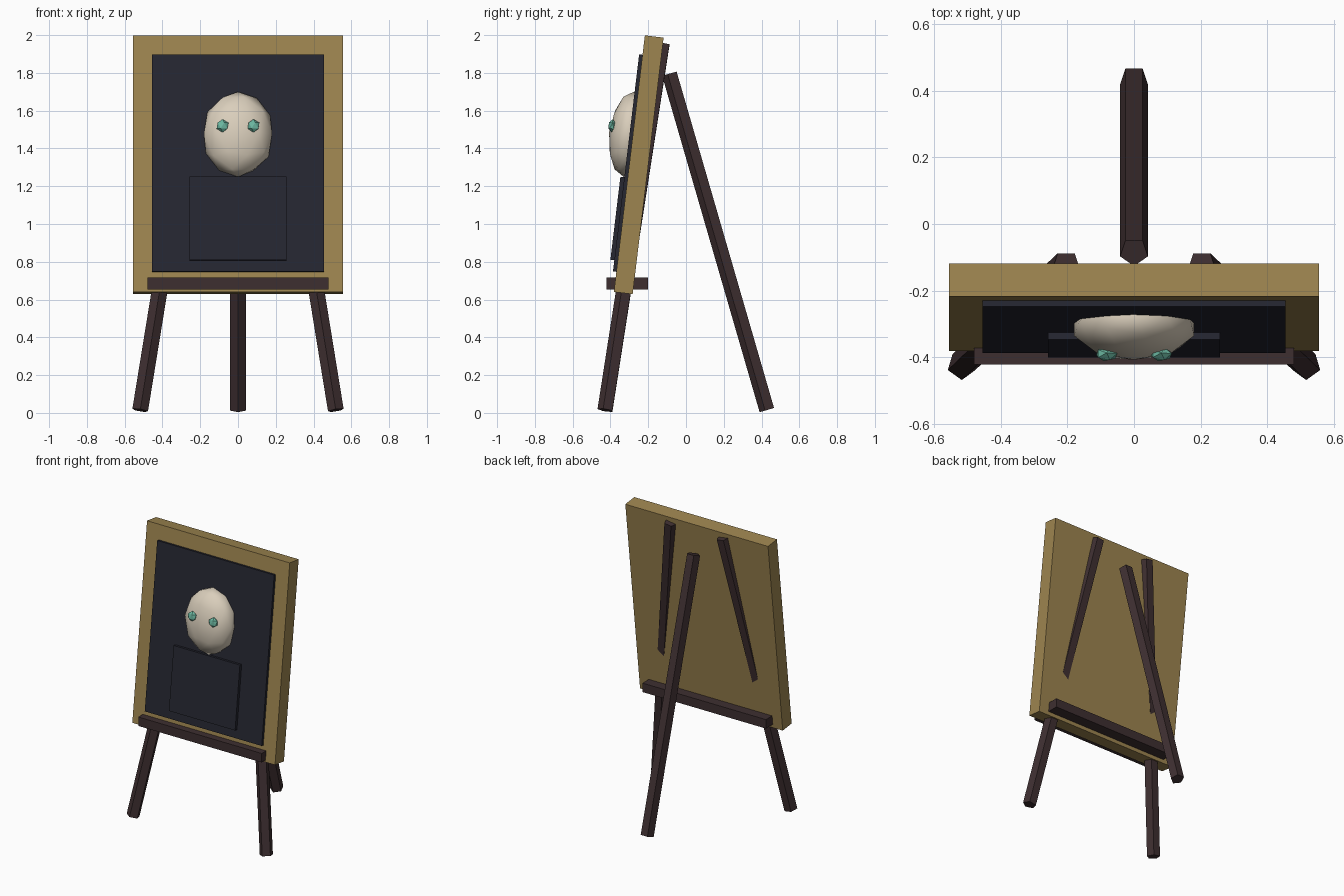
import bpy, bmesh, math
from mathutils import Vector, Matrix

cube = bpy.data.objects.get("Cube")
if cube:
    bpy.data.objects.remove(cube, do_unlink=True)

# Everything on the board leans back together
LEAN = Matrix.Translation((0, -0.25, 1.3135)) @ Matrix.Rotation(-0.12, 4, 'X')
TILT = Matrix.Rotation(-0.12, 4, 'X')


def material(name, rgb):
    m = bpy.data.materials.new(name)
    m.use_nodes = True
    m.diffuse_color = (*rgb, 1)
    m.node_tree.nodes["Principled BSDF"].inputs["Base Color"].default_value = (*rgb, 1)
    return m


gold = material("dull_gold", (0.34, 0.235, 0.08))
navy = material("dark_navy", (0.019, 0.02, 0.031))
wood = material("dark_wood", (0.048, 0.028, 0.03))
ivory = material("ivory", (0.70, 0.62, 0.50))
jade = material("jade_green", (0.15, 0.48, 0.36))


def finish(name, bm, mat, smooth=False):
    bmesh.ops.recalc_face_normals(bm, faces=bm.faces)
    for f in bm.faces:
        f.smooth = smooth
    mesh = bpy.data.meshes.new(name)
    bm.to_mesh(mesh)
    bm.free()
    mesh.materials.append(mat)
    ob = bpy.data.objects.new(name, mesh)
    bpy.context.collection.objects.link(ob)
    return ob


def box(name, size, loc, mat, frame=Matrix.Identity(4)):
    bm = bmesh.new()
    place = frame @ Matrix.Translation(loc) @ Matrix.Diagonal((*size, 1))
    bmesh.ops.create_cube(bm, size=1, matrix=place)
    return finish(name, bm, mat)


def ball(name, radii, loc, mat, detail, smooth):
    bm = bmesh.new()
    place = Matrix.Translation(loc) @ TILT @ Matrix.Diagonal((*radii, 1))
    bmesh.ops.create_icosphere(bm, subdivisions=detail, radius=1, matrix=place)
    return finish(name, bm, mat, smooth)


def leg(name, foot, head, radius=0.044, sides=5):
    """Five-sided pole with one ridge facing the front."""
    foot, head = Vector(foot), Vector(head)
    axis = (head - foot).normalized()
    front = Vector((0, -1, 0))
    u = (front - axis * front.dot(axis)).normalized()
    v = axis.cross(u)
    bm = bmesh.new()
    rings = []
    for end in (foot, head):
        angles = [math.tau * i / sides for i in range(sides)]
        rings.append([bm.verts.new(end + radius * (math.cos(a) * u + math.sin(a) * v))
                      for a in angles])
    low, high = rings
    for i in range(sides):
        j = (i + 1) % sides
        bm.faces.new((low[i], low[j], high[j], high[i]))
    bm.faces.new(low)
    bm.faces.new(high)
    return finish(name, bm, wood)


# Framed board, canvas and painted torso
box("frame_board", (1.11, 0.1, 1.368), (0, 0, 0), gold, LEAN)
box("canvas", (0.91, 0.03, 1.157), (0, -0.053, 0.002), navy, LEAN)
box("torso_panel", (0.515, 0.04, 0.443), (0, -0.069, -0.296), navy, LEAN)

# Head and eyes
ball("portrait_head", (0.19, 0.105, 0.227), (0, -0.303, 1.475), ivory, 2, True)
for side, sx in (("left", 1), ("right", -1)):
    ball(side + "_eye", (0.035, 0.022, 0.035), (sx * 0.082, -0.391, 1.52), jade, 1, False)
    leg(side + "_front_leg", (sx * 0.518, -0.425, 0.014), (sx * 0.203, -0.123, 1.953))

# Back leg and ledge
leg("back_leg", (0, 0.432, 0.016), (0, -0.084, 1.797))
box("ledge", (0.96, 0.22, 0.063), (0, -0.312, 0.685), wood)
